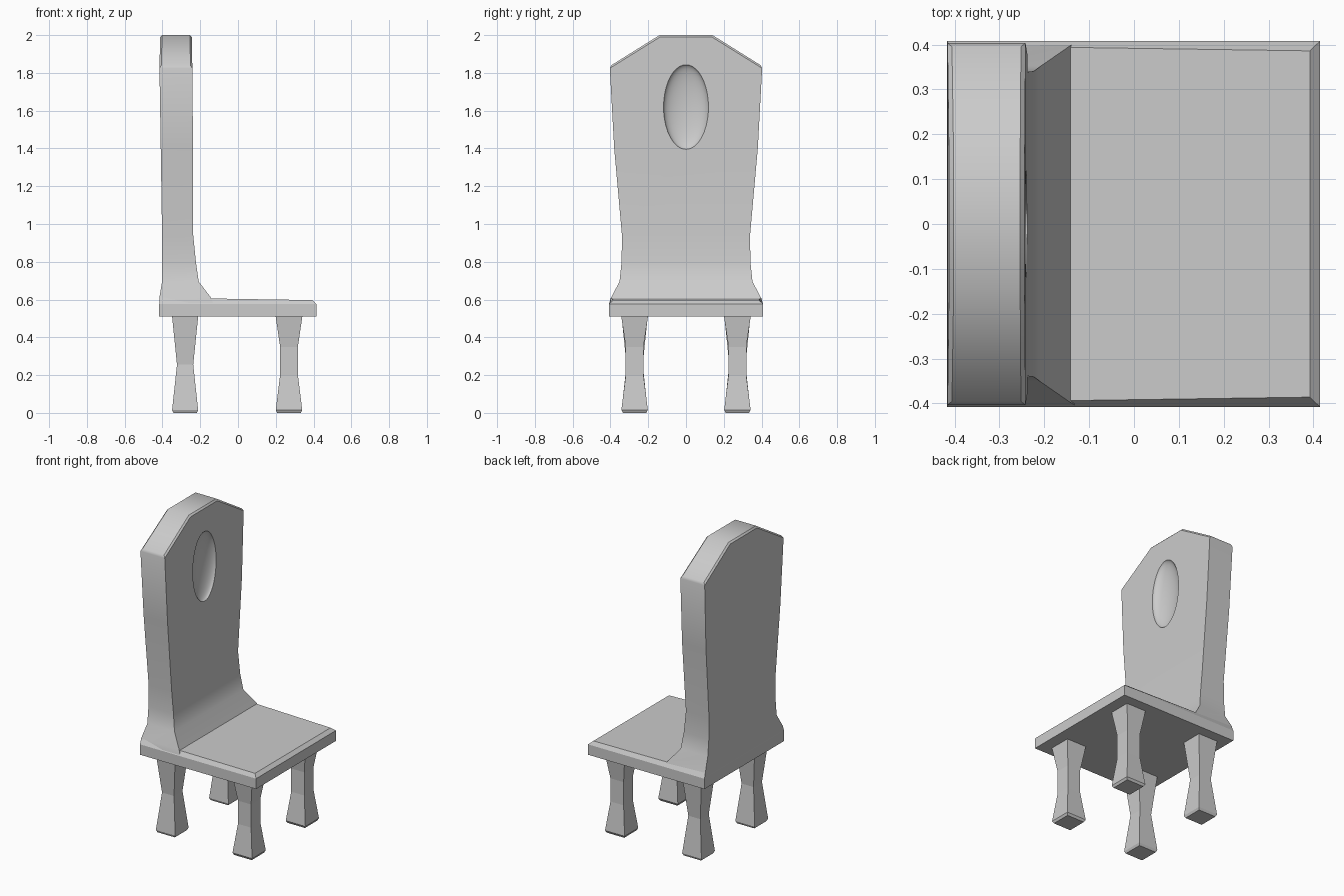
import bpy, bmesh
from math import radians

if "Cube" in bpy.data.objects:
    bpy.data.objects.remove(bpy.data.objects["Cube"])


def loft(name, rings):
    """Rectangular sections (z, x_min, x_max, half_y) joined into a closed solid."""
    bm = bmesh.new()
    prev = None
    for z, x0, x1, h in rings:
        ring = [bm.verts.new(p) for p in
                ((x0, -h, z), (x1, -h, z), (x1, h, z), (x0, h, z))]
        if prev:
            for i in range(4):
                j = (i + 1) % 4
                bm.faces.new((prev[i], prev[j], ring[j], ring[i]))
        else:
            bm.faces.new(ring[::-1])
        prev = ring
    bm.faces.new(prev)
    bm.normal_update()
    return bm, name


def finish(bm, name, loc=(0, 0, 0), smooth=None):
    bmesh.ops.recalc_face_normals(bm, faces=bm.faces[:])
    mesh = bpy.data.meshes.new(name)
    bm.to_mesh(mesh)
    bm.free()
    ob = bpy.data.objects.new(name, mesh)
    ob.location = loc
    bpy.context.collection.objects.link(ob)
    if smooth:
        smooth_angle(ob, smooth)
    return ob


def smooth_angle(ob, angle):
    bpy.ops.object.select_all(action='DESELECT')
    ob.select_set(True)
    bpy.context.view_layer.objects.active = ob
    bpy.ops.object.shade_smooth_by_angle(angle=radians(angle))


# Seat slab with chamfered top, rising slightly to the back
bm, name = loft("seat", [(0.51, -0.417, 0.415, 0.408),
                         (0.577, -0.417, 0.415, 0.408),
                         (0.597, -0.412, 0.392, 0.386)])
for v in bm.verts:
    if v.co.z > 0.59 and v.co.x < 0:
        v.co.z = 0.61
        v.co.y *= 1.03
finish(bm, name)

# Backrest: flared foot, widening panel, gabled top
bm, name = loft("backrest", [(0.575, -0.416, -0.13, 0.405),
                             (0.61, -0.416, -0.143, 0.397),
                             (0.695, -0.402, -0.208, 0.352),
                             (0.80, -0.402, -0.223, 0.341),
                             (0.94, -0.402, -0.237, 0.339),
                             (1.40, -0.409, -0.238, 0.38),
                             (1.835, -0.416, -0.242, 0.404),
                             (2.0, -0.412, -0.244, 0.14)])
# Narrow bevel round the gable
rim = [e for e in bm.edges if min(v.co.z for v in e.verts) > 1.8
       and len([f for f in e.link_faces if f.normal.z > 0.3]) == 1]
bmesh.ops.bevel(bm, geom=rim, offset=0.01, segments=1, affect='EDGES')
back = finish(bm, name)

# Oval hollow in the front of the backrest
bm = bmesh.new()
bmesh.ops.create_uvsphere(bm, u_segments=32, v_segments=20, radius=1)
bmesh.ops.scale(bm, vec=(0.05, 0.12, 0.225), verts=bm.verts[:])
cutter = finish(bm, "hollow_cutter", (-0.236, 0, 1.62))
cutter.hide_render = True
mod = back.modifiers.new("hollow", 'BOOLEAN')
mod.operation = 'DIFFERENCE'
mod.object = cutter
mod.solver = 'EXACT'
bpy.context.view_layer.objects.active = back
bpy.ops.object.modifier_apply(modifier=mod.name)
bpy.data.objects.remove(cutter)
smooth_angle(back, 35)

# Four square waisted legs
FRONT = [(0, 0.062), (0.015, 0.07), (0.20, 0.047), (0.35, 0.047), (0.52, 0.072)]
REAR = [(0, 0.062), (0.015, 0.069), (0.255, 0.043), (0.52, 0.070)]
for label, x, shape in (("front", 0.27, FRONT), ("rear", -0.28, REAR)):
    for side, y in (("right", -0.272), ("left", 0.272)):
        bm, name = loft(f"{label}_leg_{side}",
                        [(z, -r, r, r) for z, r in shape])
        finish(bm, name, (x, y, 0))
